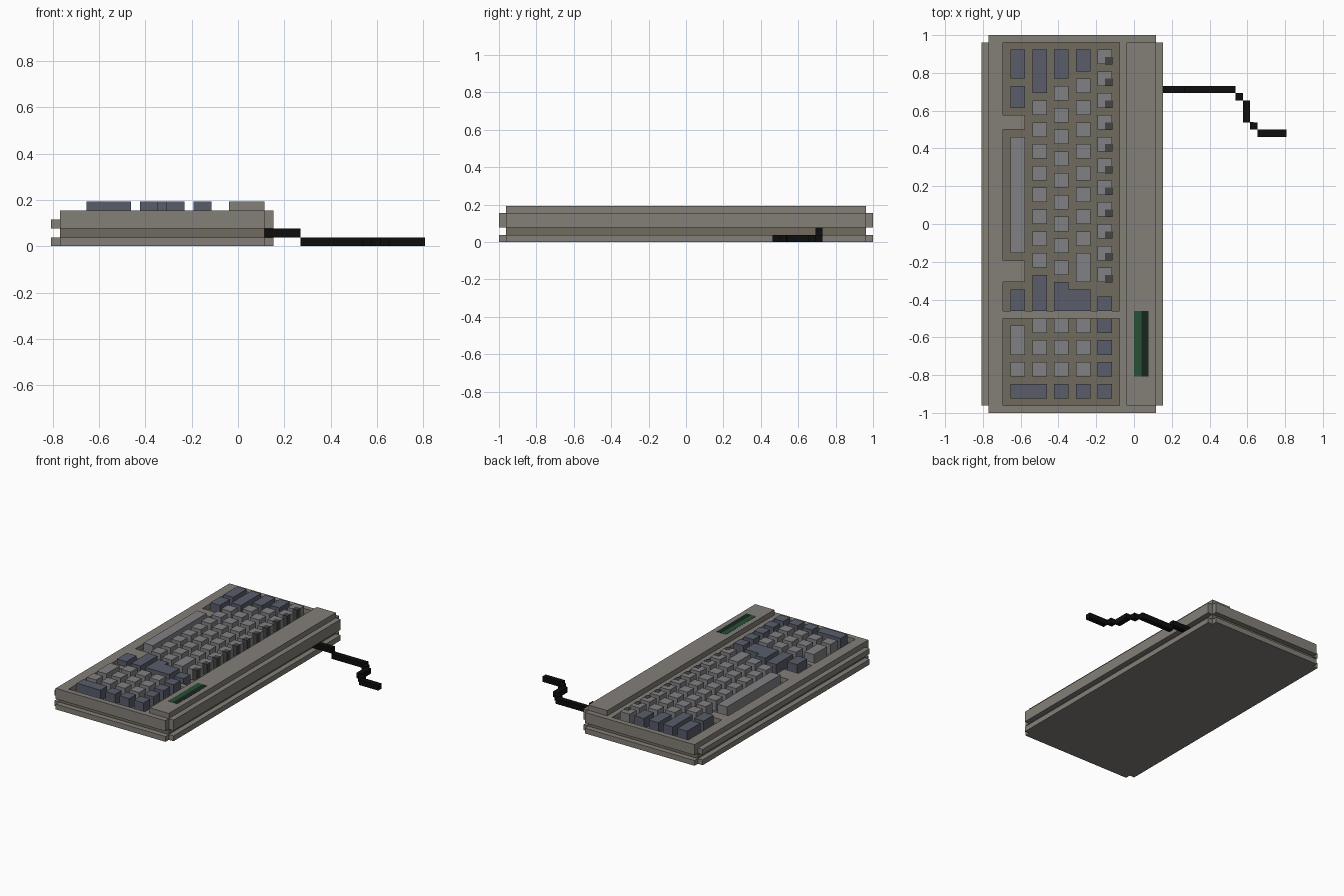
import bpy

if "Cube" in bpy.data.objects:
    bpy.data.objects.remove(bpy.data.objects["Cube"])

U = 1 / 26  # one block of the model's grid


def material(name, r, g, b):
    m = bpy.data.materials.new(name)
    m.diffuse_color = (r, g, b, 1)
    m.use_nodes = True
    m.node_tree.nodes["Principled BSDF"].inputs["Base Color"].default_value = m.diffuse_color
    return m


CASE = material("case_grey", 0.23, 0.21, 0.185)
INNER = material("inner_olive", 0.16, 0.145, 0.11)
LIGHT = material("light_key", 0.22, 0.22, 0.23)
DARK = material("dark_key", 0.10, 0.11, 0.145)
MARK = material("key_mark", 0.06, 0.06, 0.06)
GREEN = material("display_green", 0.02, 0.08, 0.035)
DEEP = material("display_shadow", 0.008, 0.02, 0.012)
BLACK = material("cable_black", 0.004, 0.004, 0.004)


def slab(name, loops, z0, z1, mat):
    """Extrude flat outlines (inner outlines become holes) from z0 to z1."""
    cu = bpy.data.curves.new(name, 'CURVE')
    cu.dimensions, cu.fill_mode = '2D', 'BOTH'
    cu.extrude = (z1 - z0) * U / 2
    for loop in loops:
        s = cu.splines.new('POLY')
        s.points.add(len(loop) - 1)
        for p, (x, y) in zip(s.points, loop):
            p.co = (x * U, y * U, 0, 1)
        s.use_cyclic_u = True
    tmp = bpy.data.objects.new(name + "_tmp", cu)
    bpy.context.collection.objects.link(tmp)
    dg = bpy.context.evaluated_depsgraph_get()
    me = bpy.data.meshes.new_from_object(tmp.evaluated_get(dg))
    bpy.data.objects.remove(tmp)
    me.materials.clear()
    me.materials.append(mat)
    me.shade_flat()
    ob = bpy.data.objects.new(name, me)
    ob.location.z = (z0 + z1) * U / 2
    bpy.context.collection.objects.link(ob)
    return ob


def rect(x0, x1, y0, y1):
    return [(x0, y0), (x1, y0), (x1, y1), (x0, y1)]


def box(name, x0, x1, y0, y1, z0, z1, mat):
    return slab(name, [rect(x0, x1, y0, y1)], z0, z1, mat)


def notched(x0, x1, right_only=False):
    """Case outline with one block cut out of each corner."""
    right = [(x1 - 1, -26), (x1 - 1, -25), (x1, -25),
             (x1, 25), (x1 - 1, 25), (x1 - 1, 26)]
    if right_only:
        return right + [(x0, 26), (x0, -26)]
    return right + [(x0 + 1, 26), (x0 + 1, 25), (x0, 25),
                    (x0, -25), (x0 + 1, -25), (x0 + 1, -26)]


# Case: base, recessed groove, rim, upper frame with two key wells, rear bar
slab("case_base", [notched(-21, 4)], 0, 1, CASE)
box("case_groove", -20, 3, -25, 25, 1, 2, INNER)
slab("case_rim", [notched(-21, 4)], 2, 3, CASE)
main_well = [(-2, -12), (-2, 25), (-18, 25), (-18, 15), (-15, 15), (-15, 13),
             (-18, 13), (-18, -5), (-15, -5), (-15, -8), (-18, -8), (-18, -12)]
pad_well = rect(-18, -2, -25, -13)
slab("case_frame", [notched(-20, 4, True), main_well, pad_well], 3, 4, CASE)
box("key_bed", -18, -2, -25, 25, 2.5, 3.02, INNER)
box("rear_bar", -1, 3, -25, 25, 4, 5, CASE)
box("display_front", 0, 1, -21, -12, 4.5, 5.03, GREEN)
box("display_back", 1, 2, -21, -12, 4.5, 5.03, DEEP)


def keys(row, x, y, lengths, mat):
    """Keys laid from y towards the front, one block apart."""
    for i, n in enumerate(lengths):
        box(f"{row}_key_{i}", x, x + 2, y - n, y, 3, 5, mat)
        y -= n + 1


# Main key block
keys("bottom_left", -17, 24, [4, 3], DARK)
keys("space", -17, 12, [16], LIGHT)
keys("bottom_right", -17, -9, [3], DARK)
keys("shift_left", -14, 24, [6], DARK)
keys("lower", -14, 17, [2] * 8, LIGHT)
keys("shift_right", -14, -7, [5], DARK)
keys("lock", -11, 24, [4], DARK)
keys("home", -11, 19, [2] * 9, LIGHT)
keys("tab", -8, 24, [3], DARK)
keys("upper", -8, 20, [2] * 8 + [4], LIGHT)
keys("number", -5, 24, [2] * 11, LIGHT)
keys("erase", -5, -10, [2], DARK)
slab("return_key", [[(-11, -12), (-6, -12), (-6, -9), (-9, -9), (-9, -8),
                     (-11, -8)]], 3, 5, DARK)
for i in range(11):
    y = 22 - 3 * i
    box(f"number_mark_{i}", -4, -2.97, y - 0.03, y + 1, 3.05, 5.03, MARK)

# Number pad
keys("pad_zero", -17, -14, [4, 2], LIGHT)
for x in (-14, -11, -8):
    keys(f"pad_{-x}", x, -13, [2] * 3, LIGHT)
box("pad_enter_key", -17, -12, -24, -22, 3, 5, DARK)
for x in (-11, -8):
    keys(f"pad_end_{-x}", x, -22, [2], DARK)
keys("pad_top", -5, -13, [2] * 4, DARK)

# Cable: short raised stub, then a stepped run along the ground
box("cable_stub", 3, 7, 18, 19, 1, 2, BLACK)
slab("cable_run", [[(7, 18), (14, 18), (14, 17), (15, 17), (15, 14), (16, 14),
                    (16, 13), (17, 13), (17, 12), (21, 12), (21, 13), (17, 13.01),
                    (17, 14), (16, 14.01), (16, 17), (15, 17.01), (15, 18),
                    (14, 18.01), (14, 19), (7, 19)]], 0, 1, BLACK)
